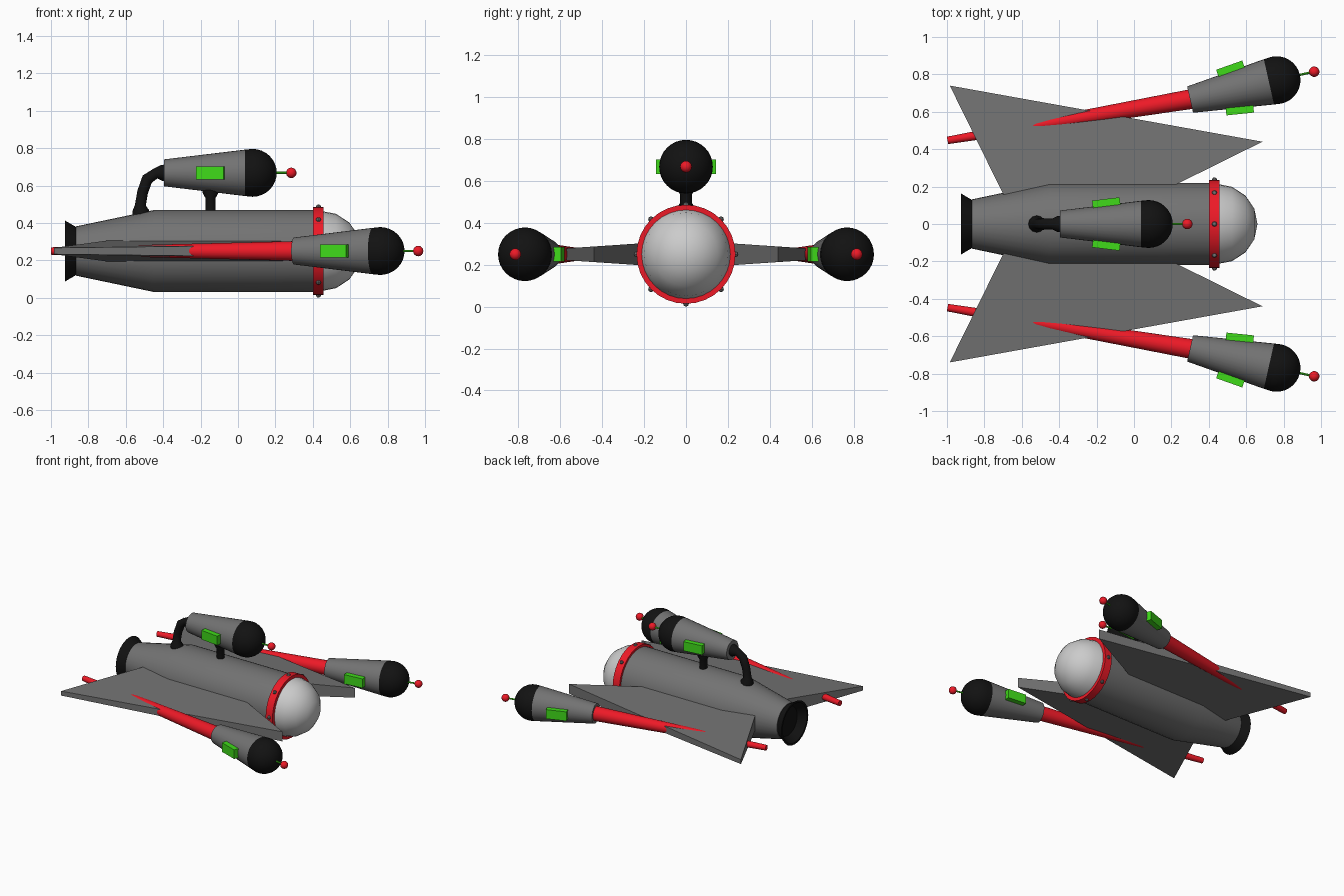
import bpy, bmesh
from math import sin, cos, pi, radians, atan2, hypot
from mathutils import Matrix, Vector

if "Cube" in bpy.data.objects:
    bpy.data.objects.remove(bpy.data.objects["Cube"])


def material(name, rgb):
    m = bpy.data.materials.new(name)
    m.diffuse_color = (*rgb, 1)
    m.use_nodes = True
    m.node_tree.nodes["Principled BSDF"].inputs["Base Color"].default_value = m.diffuse_color
    return m


RED = material("red", (0.85, 0.01, 0.02))
BLACK = material("black", (0.006, 0.006, 0.006))
GREEN = material("green", (0.05, 0.7, 0.01))
WHITE = material("pale_grey", (0.62, 0.62, 0.62))
GREY = material("mid_grey", (0.17, 0.17, 0.17))


def finish(name, bm, mat, matrix=Matrix(), smooth=True):
    bmesh.ops.recalc_face_normals(bm, faces=bm.faces)
    me = bpy.data.meshes.new(name)
    bm.to_mesh(me)
    bm.free()
    ob = bpy.data.objects.new(name, me)
    bpy.context.collection.objects.link(ob)
    ob.matrix_world = matrix
    me.materials.append(mat)
    if smooth:
        bpy.ops.object.select_all(action='DESELECT')
        ob.select_set(True)
        bpy.context.view_layer.objects.active = ob
        bpy.ops.object.shade_smooth_by_angle(angle=radians(35))
    return ob


def lathe(name, profile, mat, matrix=Matrix(), sides=32):
    """Revolve (x, radius) points about the local x axis."""
    bm = bmesh.new()
    vs = [bm.verts.new((x, r, 0)) for x, r in profile]
    es = [bm.edges.new(p) for p in zip(vs, vs[1:])]
    bmesh.ops.spin(bm, geom=vs + es, cent=(0, 0, 0), axis=(1, 0, 0),
                   angle=2 * pi, steps=sides, use_merge=True)
    bmesh.ops.remove_doubles(bm, verts=bm.verts, dist=1e-5)
    return finish(name, bm, mat, matrix)


def dome(cx, r, depth, steps):
    return [(cx + depth * sin(i * pi / 2 / steps), r * cos(i * pi / 2 / steps))
            for i in range(steps)] + [(cx + depth, 0)]


def ball(name, loc, r, mat, matrix=Matrix(), seg=16):
    bm = bmesh.new()
    bmesh.ops.create_uvsphere(bm, u_segments=seg, v_segments=seg // 2, radius=r)
    return finish(name, bm, mat, matrix @ Matrix.Translation(loc))


# fuselage, exhaust, collar and nose
axis = Matrix.Translation((0, 0, 0.25))
lathe("fuselage", [(-0.865, 0), (-0.865, 0.132), (-0.45, 0.219), (0.44, 0.219), (0.44, 0)], GREY, axis)
lathe("exhaust_nozzle", [(-0.86, 0.125), (-0.925, 0.163), (-0.925, 0.148),
                         (-0.868, 0.11), (-0.868, 0)], BLACK, axis)
lathe("nose_collar", [(0.40, 0.2), (0.40, 0.236), (0.458, 0.236), (0.458, 0.2)], RED, axis)
lathe("nose_dome", dome(0.44, 0.215, 0.22, 4), WHITE, axis)
for i in range(8):
    a = i * pi / 4
    ball("collar_bolt", (0.43, 0.236 * cos(a), 0.25 + 0.236 * sin(a)), 0.014, GREY, seg=8)

# swept wings, thinning towards the tips: (x, y, half thickness)
wing = [(-0.67, 0.10, 0.06), (-0.985, 0.74, 0.017), (0.687, 0.44, 0.037), (0.0, 0.10, 0.06)]
for side, s in (("left", 1), ("right", -1)):
    bm = bmesh.new()
    top = [bm.verts.new((x, s * y, 0.25 + h)) for x, y, h in wing]
    low = [bm.verts.new((x, s * y, 0.25 - h)) for x, y, h in wing]
    bm.faces.new(top)
    bm.faces.new(low[::-1])
    for i in range(4):
        j = (i + 1) % 4
        bm.faces.new((top[i], low[i], low[j], top[j]))
    finish(side + "_wing", bm, GREY, smooth=False)


def pod(prefix, m):
    """Engine pod whose rear face is at the local origin, pointing along +x."""
    lathe(prefix + "_pod_shell", [(0, 0), (0, 0.072), (0.432, 0.124), (0.432, 0)], GREY, m)
    lathe(prefix + "_pod_cap", [(0.432, 0), (0.432, 0.124)] + dome(0.472, 0.128, 0.13, 8), BLACK, m)
    lathe(prefix + "_pod_antenna", [(0.59, 0.006), (0.67, 0.006)], GREEN, m, 8)
    ball(prefix + "_pod_tip", (0.68, 0, 0), 0.028, RED, m)
    for s in (1, -1):
        bm = bmesh.new()
        bmesh.ops.create_cube(bm, size=1, matrix=Matrix.Diagonal((0.148, 0.06, 0.07, 1)))
        place = Matrix.Translation((0.248, s * 0.104, 0)) @ Matrix.Rotation(s * atan2(0.052, 0.432), 4, 'Z')
        finish(prefix + "_pod_panel", bm, GREEN, m @ place, smooth=False)


# top pod and wing pods with their tapered booms
pod("top", Matrix.Translation((-0.395, 0, 0.668)))
for side, s in (("left", 1), ("right", -1)):
    pod(side, Matrix.Translation((0.30, s * 0.665, 0.25)) @ Matrix.Rotation(s * radians(12.7), 4, 'Z'))
    dx, dy = 1.31, 0.222
    n = hypot(dx, dy)
    m = Matrix.Translation((-0.997, s * 0.447, 0.25)) @ Matrix.Rotation(s * atan2(dy, dx), 4, 'Z')
    lathe(side + "_boom", [(0, 0), (0, 0.02), (n, 0.053), (n, 0)], RED, m, 24)

# front strut under the top pod
lathe("pod_strut", [(0.44, 0.028), (0.535, 0.028), (0.56, 0.042), (0.60, 0.042)], BLACK,
      Matrix.Translation((-0.147, 0, 0)) @ Matrix.Rotation(-pi / 2, 4, 'Y'), 20)

# curved feed pipe: (x, z, radius)
path = [(-0.38, 0.668, 0.045), (-0.41, 0.668, 0.042), (-0.44, 0.665, 0.028), (-0.485, 0.635, 0.031),
        (-0.51, 0.565, 0.029), (-0.522, 0.495, 0.029), (-0.52, 0.465, 0.045), (-0.518, 0.43, 0.045)]
cu = bpy.data.curves.new("feed_pipe", 'CURVE')
cu.dimensions = '3D'
cu.bevel_depth = 1
cu.bevel_resolution = 4
cu.use_fill_caps = True
sp = cu.splines.new('POLY')
sp.points.add(len(path) - 1)
for p, (x, z, r) in zip(sp.points, path):
    p.co = (x, 0, z, 1)
    p.radius = r
cu.materials.append(BLACK)
bpy.context.collection.objects.link(bpy.data.objects.new("feed_pipe", cu))
